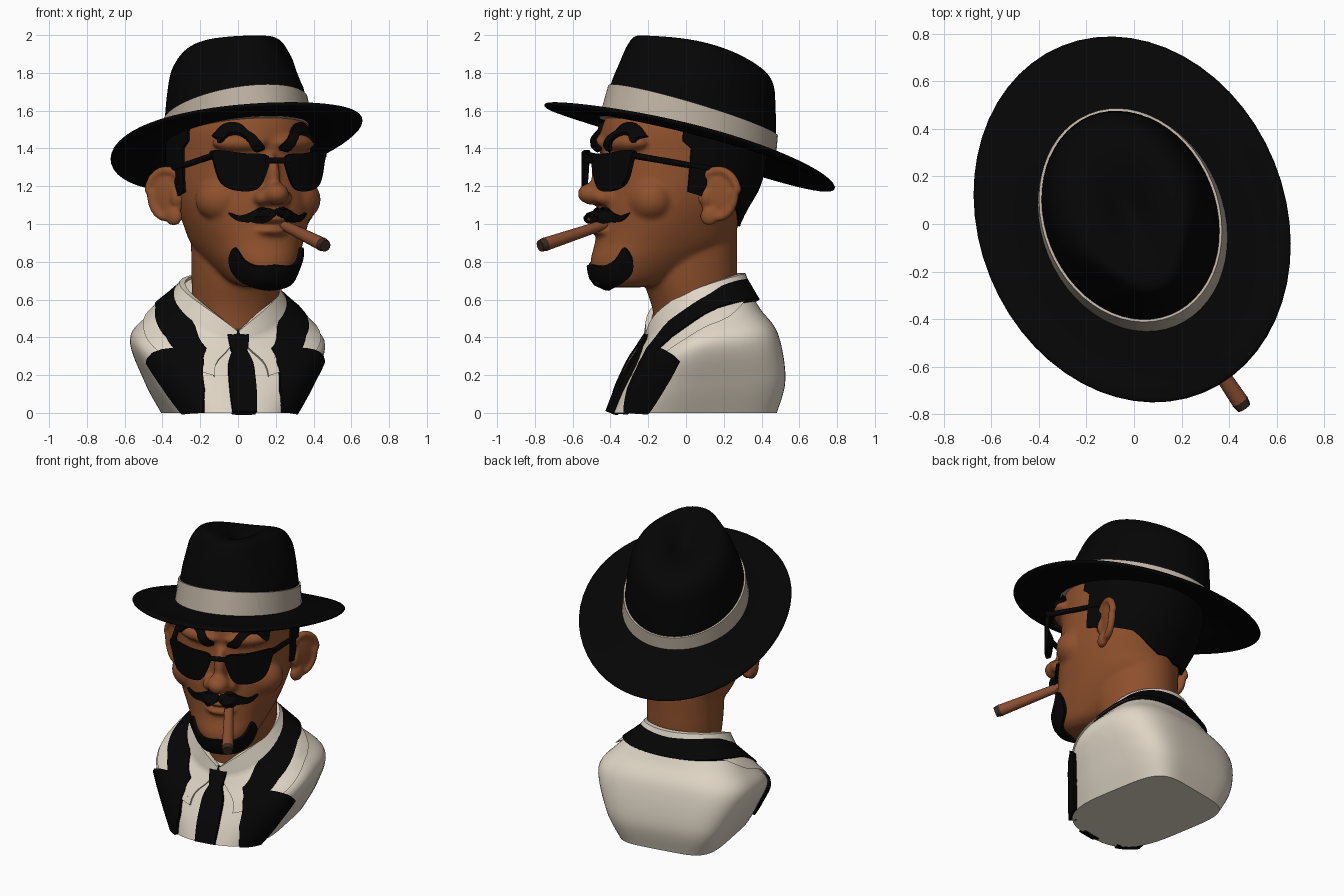
import bpy, bmesh
from math import sin, cos, pi, radians, exp, copysign
from mathutils import Matrix, Vector
from mathutils.bvhtree import BVHTree

if "Cube" in bpy.data.objects:
    bpy.data.objects.remove(bpy.data.objects["Cube"])

HEAD = Matrix.Rotation(radians(22), 4, 'Z')
BODY = Matrix.Translation((-.045, .05, 0)) @ Matrix.Rotation(radians(10), 4, 'Z')


def material(name, *rgb):
    mat = bpy.data.materials.new(name)
    mat.use_nodes = True
    mat.diffuse_color = (*rgb, 1)
    shader = mat.node_tree.nodes["Principled BSDF"]
    shader.inputs["Base Color"].default_value = (*rgb, 1)
    shader.inputs["Roughness"].default_value = .8
    return mat


skin = material("brown skin", .27, .08, .025)
black = material("black", .0015, .0015, .0015)
cream = material("cream cloth", .74, .67, .56)
band_grey = material("beige band", .5, .43, .35)
tobacco = material("tobacco", .25, .075, .03)
ash = material("dark ash", .04, .022, .015)


def make(name, bm, mat, matrix):
    bmesh.ops.recalc_face_normals(bm, faces=bm.faces[:])
    mesh = bpy.data.meshes.new(name)
    bm.to_mesh(mesh)
    bm.free()
    mesh.materials.append(mat)
    mesh.shade_smooth()
    mesh.set_sharp_from_angle(angle=radians(42))
    obj = bpy.data.objects.new(name, mesh)
    bpy.context.scene.collection.objects.link(obj)
    obj.matrix_world = matrix
    return obj


def spline(a, b, c, d, f):
    """Catmull-Rom blend between the tuples b and c."""
    return [q + .5 * f * (r - p + f * (2 * p - 5 * q + 4 * r - s + f * (3 * (q - r) + s - p)))
            for p, q, r, s in zip(a, b, c, d)]


def surf(rings, t, s):
    """Point on a loft; ring = half width, front y, back y, front z, back z, side lift, corner powers."""
    last = len(rings) - 1
    s = max(0, min(last, s))
    i = min(int(s), last - 1)
    near = [rings[max(0, min(last, i + k))] for k in (-1, 0, 1, 2)]
    a, yf, yb, zf, zb, lift, *powers = spline(*near, s - i)
    power = powers[0] if cos(t) > 0 else powers[-1]
    mid, half = (yf + yb) / 2, (yb - yf) / 2
    x = a * copysign(abs(sin(t)) ** power, sin(t))
    y = mid - half * copysign(abs(cos(t)) ** power, cos(t))
    return Vector((x, y, zf + (zb - zf) * (1 - cos(t)) / 2 + lift * sin(t) ** 2))


def loft(bm, rings, sides=56, steps=6):
    count = (len(rings) - 1) * steps
    rows = [[bm.verts.new(surf(rings, 2 * pi * j / sides, i / steps)) for j in range(sides)]
            for i in range(count + 1)]
    for low, high in zip(rows, rows[1:]):
        for j in range(sides):
            k = (j + 1) % sides
            bm.faces.new((low[j], low[k], high[k], high[j]))
    bm.faces.new(rows[0])
    bm.faces.new(rows[-1])


def blob(bm, loc, size, turn=0):
    matrix = Matrix.Translation(loc) @ Matrix.Rotation(radians(turn), 4, 'Z') @ Matrix.Diagonal((*size, 1))
    bmesh.ops.create_icosphere(bm, subdivisions=3, radius=1, matrix=matrix)


def blend(obj, size):
    """Fuse overlapping pieces into one smooth skin."""
    remesh = obj.modifiers.new("fuse", 'REMESH')
    remesh.mode, remesh.voxel_size, remesh.use_smooth_shade = 'VOXEL', size, True
    relax = obj.modifiers.new("relax", 'SMOOTH')
    relax.factor, relax.iterations = .5, 5


def plate(name, outline, mapper, mat, matrix, height, step, rounded=False):
    """Flat outline, cut into a grid and laid on a surface."""
    if rounded:
        n = len(outline)
        outline = [spline(*(outline[(i + k) % n] for k in (-1, 0, 1, 2)), f / 4)
                   for i in range(n) for f in range(4)]
    bm = bmesh.new()
    bm.faces.new([bm.verts.new((u, v, -1)) for u, v in outline])
    bmesh.ops.triangulate(bm, faces=bm.faces[:])
    for axis in (0, 1):
        low, high = (f(p[axis] for p in outline) for f in (min, max))
        for i in range(1, int((high - low) / step[axis]) + 1):
            spot, normal = Vector(), Vector()
            spot[axis], normal[axis] = low + i * step[axis], 1
            bmesh.ops.bisect_plane(bm, geom=bm.verts[:] + bm.edges[:] + bm.faces[:],
                                   plane_co=spot, plane_no=normal, dist=1e-5)
    grown = bmesh.ops.extrude_face_region(bm, geom=bm.faces[:], use_keep_orig=True)
    for item in grown["geom"]:
        if isinstance(item, bmesh.types.BMVert):
            item.co.z = 1
    for v in bm.verts:
        point, normal = mapper(v.co.x, v.co.y)
        v.co = point + normal * height * v.co.z
    return make(name, bm, mat, matrix)


def flip(points, about=0):
    return [(about - u, v) for u, v in reversed(points)]


# torso: shirt and jacket body, rounded in front and boxy behind
torso_rings = [
    (.33, -.45, .41, 0, 0, 0, .7, .4), (.42, -.40, .45, .12, .18, .01, .7, .45),
    (.51, -.33, .41, .25, .42, .035, .75, .6), (.43, -.29, .33, .32, .55, .05, .85, .75),
    (.31, -.26, .275, .38, .66, .06, .95, .9), (.245, -.23, .235, .43, .73, .05, 1, 1)]
bm = bmesh.new()
loft(bm, torso_rings)
make("jacket_body", bm, cream, BODY)


def on_torso(angle, s):
    t, d = radians(angle), .02
    point = surf(torso_rings, t, s)
    normal = (surf(torso_rings, t + d, s) - surf(torso_rings, t - d, s)).cross(
        surf(torso_rings, t, s + d) - surf(torso_rings, t, s - d)).normalized()
    return point, normal


def on_collar(angle, s):
    """Follows the torso, then stands up around the neck to a V-shaped edge."""
    if s <= 4:
        return on_torso(angle, s)
    t = radians(angle)
    out = Vector((sin(t), -cos(t), 0))
    edge = out * .25 + Vector((0, 0, .43 + .31 * (1 - (1 - abs(t) / pi) ** 2.2)))
    return surf(torso_rings, t, 4).lerp(edge, s - 4), out


# clothing details: angle from the front, height along the loft
lapel = [(31, 0), (20, 1), (16, 2), (20, 3), (43, 4), (62, 4.5), (110, 4.5), (180, 4.4),
         (180, 3.3), (95, 3.45), (54, 2.9), (40, 2.5), (66, 1.65), (62, .9), (57, 0)]
flap = [(1, 5), (5, 3.5), (11, 1.5), (21, 3), (43, 4.1), (75, 4.3), (180, 4.3), (180, 5)]
tie = [(0, 4.9), (14, 4.8), (9, 4), (3.5, 3), (4, 1.5), (5.5, 0), (0, 0)]
for side, turn in (("left", lambda p: p), ("right", flip)):
    plate(side + "_lapel", turn(lapel), on_torso, black, BODY, .024, (7, .25))
    plate(side + "_shirt_collar", turn(flap), on_collar, cream, BODY, .015, (7, .25))
plate("tie", tie[:-1] + flip(tie[1:]), on_torso, black, BODY, .026, (3, .25))

# head, neck, nose, cheeks and lips fused together
profile = [(.09, -.43, -.25, .665), (.15, -.51, -.1, .70), (.22, -.53, .12, .8), (.275, -.50, .25, .9),
           (.315, -.485, .27, 1), (.345, -.48, .32, 1.1), (.36, -.465, .38, 1.2),
           (.36, -.455, .42, 1.35), (.35, -.455, .42, 1.5), (.31, -.4, .38, 1.62)]
neck = [(.2, -.15, .26, .35), (.22, -.17, .26, .55), (.232, -.23, .27, .72), (.235, -.24, .27, .85),
        (.235, -.2, .27, 1)]
bm = bmesh.new()
for shape in (profile, neck):
    loft(bm, [(a, f, b, z, z, 0, .92) for a, f, b, z in shape])
blob(bm, (0, -.53, 1.16), (.07, .085, .06))
blob(bm, (0, -.47, 1.25), (.04, .07, .12))
blob(bm, (0, -.505, 1.03), (.10, .055, .025))
blob(bm, (0, -.48, .965), (.09, .06, .028))
for side in (-1, 1):
    blob(bm, (.062 * side, -.49, 1.14), (.045, .055, .042))
    blob(bm, (.19 * side, -.285, 1.13), (.16, .13, .13))
    blob(bm, (.15 * side, -.4, 1.43), (.15, .07, .05), 20 * side)
head = make("head", bm, skin, HEAD)
blend(head, .014)

# ears: thin shell with a raised rim and a lobe
bm = bmesh.new()
for side in (-1, 1):
    blob(bm, (.39 * side, .015, 1.16), (.022, .105, .125), -40 * side)
    blob(bm, (.375 * side, -.02, 1.04), (.028, .05, .05), -40 * side)
    blob(bm, (.355 * side, -.03, 1.14), (.04, .03, .06))
    for angle in range(-100, 200, 10):
        reach = .11 * cos(radians(angle)) * (1 if angle > 0 else .85)
        blob(bm, ((.40 + .64 * reach) * side, .02 + .77 * reach, 1.16 + .125 * sin(radians(angle))),
             (.024, .024, .024))
blend(make("ears", bm, skin, HEAD), .011)

bpy.context.view_layer.update()
tree = BVHTree.FromObject(head, bpy.context.evaluated_depsgraph_get())


def cast(origin, direction, aim):
    hit = tree.ray_cast(origin, direction)
    if hit[0] is None:
        hit = tree.find_nearest(aim)
    return hit[0], hit[1]


def on_face(x, z):
    return cast(Vector((x, -2, z)), Vector((0, 1, 0)), Vector((x, -.35, z)))


def on_skull(angle, z):
    out = Vector((sin(radians(angle)), -cos(radians(angle)), 0))
    return cast(out * 2 + Vector((0, 0, z)), -out, out * .4 + Vector((0, 0, z)))


def on_glasses(x, z):
    return Vector((x, -.55 + 1.15 * x * x, z)), Vector((0, -1, 0))


# hair, beard, moustache and eyebrows
hair = [(66, 1.53), (65, 1.44), (72, 1.4), (69, 1.17), (80, 1.15), (84, 1.28), (106, 1.28),
        (118, 1.1), (135, 1.03), (150, .99), (165, 1.0), (180, .98)]
plate("hair", hair + flip(hair[:-1], 360), on_skull, black, HEAD, .014, (6, .04))
beard = [(0, .785), (.09, .78), (.145, .81), (.18, .875), (.195, .82), (.165, .74), (.11, .69), (0, .668)]
plate("goatee", beard + flip(beard[1:-1]), on_face, black, HEAD, .022, (.025, .025), True)
moustache = [(.008, 1.065), (.06, 1.09), (.12, 1.06), (.17, 1.045), (.215, 1.06),
             (.17, 1.015), (.09, 1.012), (.01, 1.04)]
brow = [(.045, 1.41), (.09, 1.45), (.15, 1.525), (.22, 1.525), (.27, 1.46), (.265, 1.43),
        (.22, 1.465), (.165, 1.465), (.11, 1.405), (.07, 1.39)]
lens = [(.05, 1.36), (.18, 1.375), (.32, 1.39), (.315, 1.33), (.28, 1.215), (.2, 1.175), (.11, 1.185), (.065, 1.26)]


def rod(name, start, end, r1, r2, mat, matrix=Matrix()):
    start, end = Vector(start), Vector(end)
    axis = end - start
    bm = bmesh.new()
    place = Matrix.Translation((start + end) / 2) @ axis.to_track_quat('Z', 'Y').to_matrix().to_4x4()
    bmesh.ops.create_cone(bm, cap_ends=True, segments=20, radius1=r1, radius2=r2,
                          depth=axis.length, matrix=place)
    return make(name, bm, mat, matrix)


for side, turn, sign in (("left", lambda p: p, 1), ("right", flip, -1)):
    plate(side + "_moustache", turn(moustache), on_face, black, HEAD, .018, (.025, .025), True)
    plate(side + "_eyebrow", turn(brow), on_face, black, HEAD, .02, (.025, .025), True)
    plate(side + "_lens", turn(lens), on_glasses, black, HEAD, .012, (.03, .1), True)
    rod(side + "_temple", (.31 * sign, -.44, 1.365), (.375 * sign, .0, 1.29), .018, .014, black, HEAD)
rod("glasses_bridge", (-.07, -.545, 1.335), (.07, -.545, 1.335), .016, .016, black, HEAD)

# cigar
rod("cigar", (.22, -.41, 1.005), (.445, -.745, .893), .026, .036, tobacco)
rod("cigar_tip", (.445, -.745, .893), (.463, -.772, .884), .037, .031, ash)

# hat crown with a soft crease and pinched front
crown = [(.375, -.46, .48, 1.57, 1.37, 0, 1), (.36, -.41, .49, 1.74, 1.46, 0, 1),
         (.335, -.36, .49, 1.86, 1.62, .02, 1), (.305, -.32, .48, 1.95, 1.73, .025, 1),
         (.24, -.27, .43, 2.0, 1.80, .04, 1), (.13, -.15, .28, 1.985, 1.87, .02, 1),
         (.02, -.02, .05, 1.95, 1.92, 0, 1)]
bm = bmesh.new()
loft(bm, crown)
for v in bm.verts:
    rise = max(0, min(1, (v.co.z - 1.72) / .2))
    v.co.x *= 1 - .2 * rise * exp(-((v.co.y + .22) / .14) ** 2)
    v.co.z -= .06 * rise * exp(-(v.co.x / .1) ** 2 - ((v.co.y - .08) / .2) ** 2)
make("hat_crown", bm, black, HEAD)

# hat band
bm = bmesh.new()
loft(bm, [(a + .011, f - .011, b + .011, *rest) for a, f, b, *rest in crown[:2]])
make("hat_band", bm, band_grey, HEAD)

# hat brim: top surface out, then underside back in
top = [(.35, -.44, .46, 1.595, 1.395, 0, 1), (.49, -.61, .64, 1.615, 1.29, .005, 1),
       (.628, -.75, .79, 1.645, 1.2, .045, 1)]
under = [(a, f, b, zf - .026, zb - .026, *rest) for a, f, b, zf, zb, *rest in reversed(top)]
bm = bmesh.new()
loft(bm, top + under)
make("hat_brim", bm, black, HEAD)
